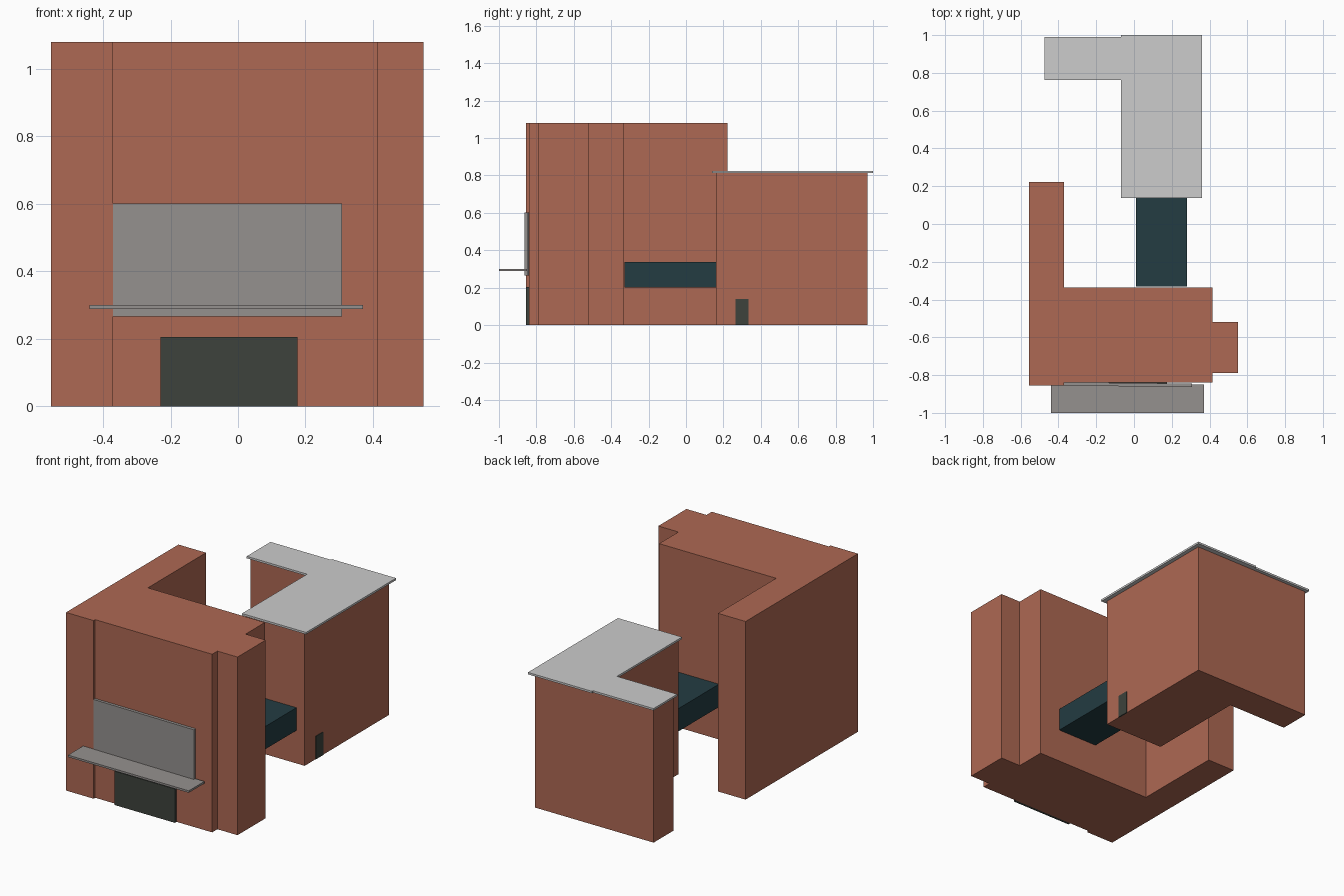
import bpy, bmesh

if "Cube" in bpy.data.objects:
    bpy.data.objects.remove(bpy.data.objects["Cube"])


def material(name, rgb):
    m = bpy.data.materials.new(name)
    lin = [((c / 255 + 0.055) / 1.055) ** 2.4 for c in rgb]
    m.diffuse_color = (*lin, 1)
    m.use_nodes = True
    m.node_tree.nodes["Principled BSDF"].inputs["Base Color"].default_value = m.diffuse_color
    return m


brick = material("brick", (174, 104, 83))
light = material("light_roof", (204, 204, 204))
grey = material("grey_panel", (149, 145, 143))
dark = material("dark_door", (61, 66, 60))
teal = material("dark_teal", (35, 60, 66))


def prism(name, outline, z0, z1, mat):
    """Extrude a counter-clockwise plan outline from z0 to z1."""
    bm = bmesh.new()
    face = bm.faces.new([bm.verts.new((x, y, z0)) for x, y in outline])
    ext = bmesh.ops.extrude_face_region(bm, geom=[face], use_keep_orig=True)
    top = [v for v in ext["geom"] if isinstance(v, bmesh.types.BMVert)]
    bmesh.ops.translate(bm, verts=top, vec=(0, 0, z1 - z0))
    bmesh.ops.recalc_face_normals(bm, faces=bm.faces)
    me = bpy.data.meshes.new(name)
    bm.to_mesh(me)
    bm.free()
    me.materials.append(mat)
    ob = bpy.data.objects.new(name, me)
    bpy.context.collection.objects.link(ob)
    return ob


def box(name, x0, x1, y0, y1, z0, z1, mat):
    return prism(name, [(x0, y0), (x1, y0), (x1, y1), (x0, y1)], z0, z1, mat)


# tall front block: left wing, recessed facade, right stair tower
prism("front_building", [
    (-0.555, -0.855), (-0.37, -0.855), (-0.37, -0.84), (0.415, -0.84),
    (0.415, -0.79), (0.55, -0.79), (0.55, -0.52), (0.415, -0.52),
    (0.415, -0.335), (-0.37, -0.335), (-0.37, 0.222), (-0.555, 0.222)],
    0, 1.08, brick)

# lower L-shaped rear block and its overhanging roof slab
prism("rear_building", [
    (-0.063, 0.16), (0.335, 0.16), (0.335, 0.97), (-0.462, 0.97),
    (-0.462, 0.78), (-0.063, 0.78)], 0, 0.812, brick)
prism("rear_roof", [
    (-0.07, 0.138), (0.36, 0.138), (0.36, 1.0), (-0.07, 1.0),
    (-0.07, 0.99), (-0.475, 0.99), (-0.475, 0.762), (-0.07, 0.762)],
    0.812, 0.824, light)

# raised link between the blocks
box("link_bridge", 0.01, 0.28, -0.33, 0.16, 0.2, 0.338, teal)

# facade: entrance, panel and canopy
box("front_entrance", -0.23, 0.176, -0.856, -0.838, 0, 0.205, dark)
prism("front_panel", [(-0.37, -0.856), (0.308, -0.863), (0.308, -0.845),
                      (-0.37, -0.838)], 0.266, 0.602, grey)
box("entrance_canopy", -0.44, 0.37, -1.0, -0.85, 0.289, 0.301, grey)

# small side door on the rear block
box("side_door", 0.33, 0.338, 0.265, 0.335, 0, 0.14, dark)
